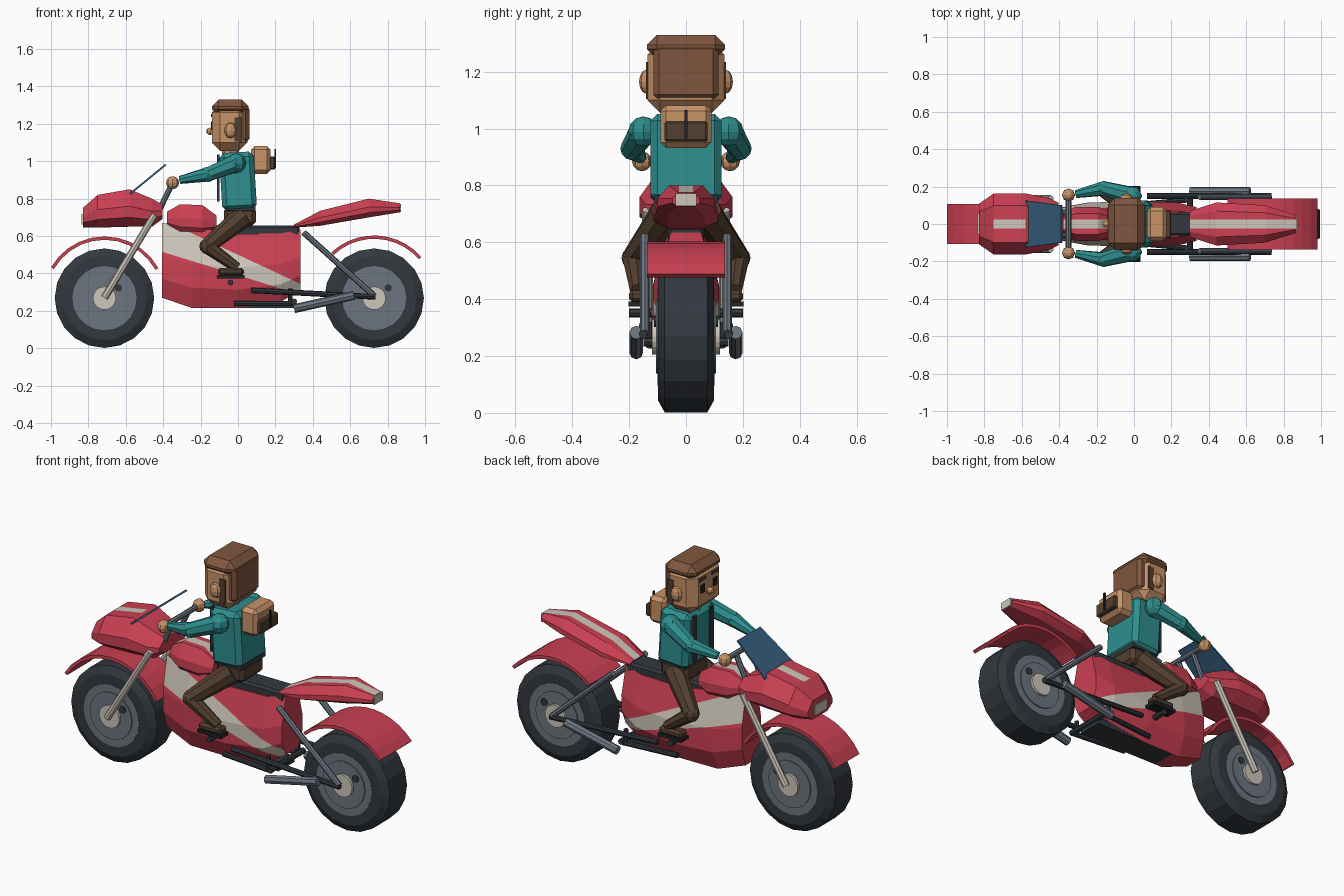
import bpy, bmesh, math
from mathutils import Vector, Matrix

if "Cube" in bpy.data.objects:
    bpy.data.objects.remove(bpy.data.objects["Cube"])

def mat(name, r, g, b):
    m = bpy.data.materials.new(name)
    m.diffuse_color = tuple(((c / 255 + .055) / 1.055) ** 2.4 for c in (r, g, b)) + (1,)
    m.use_nodes = True
    m.node_tree.nodes["Principled BSDF"].inputs["Base Color"].default_value = m.diffuse_color
    return m

RED = mat("red paint", 203, 64, 82)
WHITE = mat("warm white", 205, 199, 186)
TIRE = mat("dark rubber", 50, 56, 62)
GREY = mat("steel grey", 108, 117, 128)
BLUE = mat("screen blue", 52, 92, 124)
TEAL = mat("teal cloth", 46, 142, 142)
SKIN = mat("tan", 200, 147, 104)
HAIR = mat("hair brown", 128, 86, 62)
TROUSER = mat("dark brown", 84, 64, 48)
BLACK = mat("near black", 34, 35, 38)

def finish(name, bm, *mats):
    bmesh.ops.recalc_face_normals(bm, faces=bm.faces[:])
    me = bpy.data.meshes.new(name)
    bm.to_mesh(me)
    bm.free()
    for m in mats:
        me.materials.append(m)
    ob = bpy.data.objects.new(name, me)
    bpy.context.collection.objects.link(ob)
    return ob

def box(name, c, size, m, bevel=0, tilt=0):
    bm = bmesh.new()
    bmesh.ops.create_cube(bm, size=1)
    bmesh.ops.scale(bm, vec=size, verts=bm.verts)
    if bevel:
        bmesh.ops.bevel(bm, geom=bm.edges[:], offset=bevel, segments=1, affect='EDGES')
    bmesh.ops.transform(bm, matrix=Matrix.Translation(c) @ Matrix.Rotation(tilt, 4, 'Y'), verts=bm.verts)
    return finish(name, bm, m)

def tube(name, a, b, r1, m, r2=None, n=8):
    a, b = Vector(a), Vector(b)
    bm = bmesh.new()
    bmesh.ops.create_cone(bm, cap_ends=True, segments=n, radius1=r1, radius2=r1 if r2 is None else r2, depth=(b - a).length)
    rot = Vector((0, 0, 1)).rotation_difference(b - a).to_matrix().to_4x4()
    bmesh.ops.transform(bm, matrix=Matrix.Translation((a + b) / 2) @ rot, verts=bm.verts)
    return finish(name, bm, m)

def ball(name, c, r, m, scale=(1, 1, 1)):
    bm = bmesh.new()
    bmesh.ops.create_uvsphere(bm, u_segments=8, v_segments=6, radius=r)
    bmesh.ops.scale(bm, vec=scale, verts=bm.verts)
    bmesh.ops.translate(bm, vec=c, verts=bm.verts)
    return finish(name, bm, m)

def skin_rings(bm, rings, closed=False):
    vs = [[bm.verts.new(p) for p in r] for r in rings]
    n = len(vs[0])
    for i in range(len(vs) if closed else len(vs) - 1):
        r, q = vs[i], vs[(i + 1) % len(vs)]
        for j in range(n):
            bm.faces.new((r[j], r[(j + 1) % n], q[(j + 1) % n], q[j]))
    if not closed:
        bm.faces.new(vs[0])
        bm.faces.new(vs[-1])

SECT = [(-.6, 0), (.6, 0), (1, .25), (1, .55), (.6, 1), (-.6, 1), (-1, .55), (-1, .25)]

def shell(name, stations, cuts, rule):
    """Eight-sided hull along x; stations are x, half width, bottom, top."""
    bm = bmesh.new()
    skin_rings(bm, [[(x, w * u, zb + (zt - zb) * v) for u, v in SECT] for x, w, zb, zt in stations])
    bmesh.ops.recalc_face_normals(bm, faces=bm.faces[:])
    for co, no in cuts:
        bmesh.ops.bisect_plane(bm, geom=bm.verts[:] + bm.edges[:] + bm.faces[:], plane_co=co, plane_no=no)
    bm.normal_update()
    for f in bm.faces:
        f.material_index = int(rule(f.calc_center_median(), f.normal))
    return finish(name, bm, RED, WHITE)

def wheel(name, x):
    z, n = .268, 20
    prof = [(-.098, .16), (-.098, .225), (-.075, .266), (.075, .266), (.098, .225), (.098, .16)]
    bm = bmesh.new()
    skin_rings(bm, [[(x + r * math.cos(t), y, z + r * math.sin(t)) for y, r in prof]
                    for t in (2 * math.pi * i / n for i in range(n))], True)
    finish(name + "_tire", bm, TIRE)
    for part, r, h, m in (("rim", .172, .1, GREY), ("rim_disc", .13, .106, GREY), ("hub", .062, .12, WHITE)):
        tube(name + "_" + part, (x, -h, z), (x, h, z), r, m, n=n)
    tube(name + "_bolt", (x + .075, -.112, z + .055), (x + .075, .112, z + .055), .02, TIRE)

def fender(name, x, r, a0, a1, w):
    bm = bmesh.new()
    rings = []
    for i in range(11):
        t = math.radians(a0 + (a1 - a0) * i / 10)
        rings.append([(x + q * math.cos(t), y, .268 + q * math.sin(t))
                      for q, y in ((r, -w), (r, w), (r - .018, w), (r - .018, -w))])
    skin_rings(bm, rings)
    finish(name, bm, RED)

# Wheels and fenders
wheel("front_wheel", -.714)
wheel("rear_wheel", .728)
fender("front_fender", -.714, .33, 29, 150, .107)
fender("rear_fender", .728, .335, 41, 133, .137)

# Painted shells with centre stripe
stripe_cuts = [((0, s * .025, 0), (0, 1, 0)) for s in (-1, 1)]
stripe = lambda c, n: abs(c.y) < .025 and n.z > .3
shell("front_fairing", [(-.83, .108, .645, .75), (-.75, .163, .645, .82), (-.58, .163, .65, .85),
                        (-.46, .14, .65, .80), (-.405, .115, .69, .77)], stripe_cuts,
      lambda c, n: stripe(c, n) and -.76 < c.x < -.57)
shell("fuel_tank", [(-.38, .06, .65, .73), (-.31, .092, .61, .77), (-.19, .092, .60, .765),
                    (-.115, .06, .63, .71)], stripe_cuts, stripe)
shell("tail_cowl", [(.30, .07, .645, .662), (.44, .115, .655, .735), (.70, .10, .70, .80),
                    (.865, .048, .727, .775)], stripe_cuts, stripe)

# Main body with diagonal band
low = lambda x: .516 - .31 * (x + .405)
high = lambda x: .50 - .466 * x
shell("body", [(-.405, .085, .27, .67), (-.245, .115, .215, .65), (0, .12, .215, .61),
               (.23, .115, .25, .615), (.335, .09, .31, .635)],
      [((-.405, 0, .516), (.31, 0, 1)), ((0, 0, .50), (.466, 0, 1))],
      lambda c, n: low(c.x) < c.z < high(c.x) and abs(n.y) > .3)
box("skid_plate", (.05, 0, .232), (.5, .14, .034), TIRE)
box("seat", (.09, 0, .625), (.48, .125, .065), TIRE, .012)
box("tail_lamp", (.867, 0, .75), (.009, .075, .045), WHITE)
box("headlamp", (-.832, 0, .69), (.009, .11, .055), WHITE)

# Windscreen
bm = bmesh.new()
skin_rings(bm, [[(x + d, y, z - d) for d in (0, .007) for y in ((-w, w) if d == 0 else (w, -w))]
                for x, z, w in ((-.58, .83, .125), (-.39, .985, .1))])
finish("windscreen", bm, BLUE)

# Handlebar
tube("handlebar", (-.35, -.165, .885), (-.35, .165, .885), .015, GREY)
tube("foot_peg", (-.04, -.2, .352), (-.04, .2, .352), .016, TIRE)
tube("swingarm_pivot", (.3, -.15, .25), (.3, .15, .25), .016, TIRE)

for s, side in ((-1, "right"), (1, "left")):
    # Frame tubes and exhausts
    tube(side + "_fork", (-.446, s * .135, .715), (-.714, s * .135, .27), .019, WHITE)
    tube(side + "_bar_riser", (-.42, s * .06, .74), (-.35, s * .06, .885), .015, GREY)
    tube(side + "_shock", (.35, s * .145, .62), (.728, s * .145, .28), .016, GREY)
    tube(side + "_swingarm", (.07, s * .15, .31), (.735, s * .15, .275), .015, TIRE)
    tube(side + "_frame_strut", (.28, s * .13, .32), (.28, s * .13, .235), .012, TIRE)
    tube(side + "_lower_rail", (-.02, s * .1, .24), (.3, s * .13, .24), .014, TIRE)
    tube(side + "_exhaust", (.30, s * .175, .212), (.62, s * .175, .283), .024, GREY)
    # Arms
    sh, el, wr = (-.01, s * .15, .99), (-.16, s * .19, .93), (-.31, s * .16, .9)
    ball(side + "_shoulder", sh, .053, TEAL)
    tube(side + "_upper_arm", sh, el, .05, TEAL, .04)
    ball(side + "_elbow", el, .041, TEAL)
    tube(side + "_forearm", el, wr, .04, TEAL, .022)
    ball(side + "_hand", (-.35, s * .155, .885), .035, SKIN)
    # Legs
    hip, knee, ankle = (.02, s * .07, .70), (-.165, s * .185, .545), (-.005, s * .17, .43)
    tube(side + "_thigh", hip, knee, .06, TROUSER, .042)
    ball(side + "_knee", knee, .042, TROUSER)
    tube(side + "_shin", knee, ankle, .04, TROUSER, .028)
    box(side + "_shoe", (-.038, s * .17, .41), (.14, .062, .04), TROUSER, .012)
    box(side + "_sole", (-.038, s * .17, .383), (.147, .066, .018), BLACK)
    # Face details and pack straps
    ball(side + "_ear", (-.04, s * .14, 1.165), .042, SKIN, (.8, .6, 1))
    box(side + "_eye", (-.141, s * .055, 1.19), (.008, .03, .045), BLACK)
    box(side + "_eyebrow", (-.141, s * .055, 1.245), (.008, .06, .016), TROUSER)
    box(side + "_sideburn", (0, s * .137, 1.17), (.035, .008, .13), TROUSER)
    box(side + "_pack_strap", (-.105, s * .075, .91), (.012, .03, .25), TIRE)

# Rider torso and head
box("hips", (.01, 0, .705), (.17, .2, .1), TROUSER, .02)
box("torso", (0, 0, .893), (.185, .25, .31), TEAL, .025, -.06)
box("belt", (.012, 0, .75), (.165, .22, .025), TIRE)
tube("neck", (-.04, 0, 1.02), (-.04, 0, 1.08), .045, SKIN)
box("head", (-.045, 0, 1.18), (.19, .272, .25), SKIN, .045)
box("hair_top", (-.042, 0, 1.287), (.196, .276, .086), HAIR, .036)
box("hair_back", (.028, 0, 1.2), (.065, .23, .2), HAIR, .02)
ball("nose", (-.15, 0, 1.16), .02, SKIN)

# Backpack
box("backpack", (.122, 0, 1.007), (.105, .18, .15), SKIN, .02)
box("pack_pocket", (.183, 0, .99), (.03, .15, .07), TROUSER, .006)
box("pack_clasp", (.2, 0, 1.015), (.008, .012, .1), BLACK)
